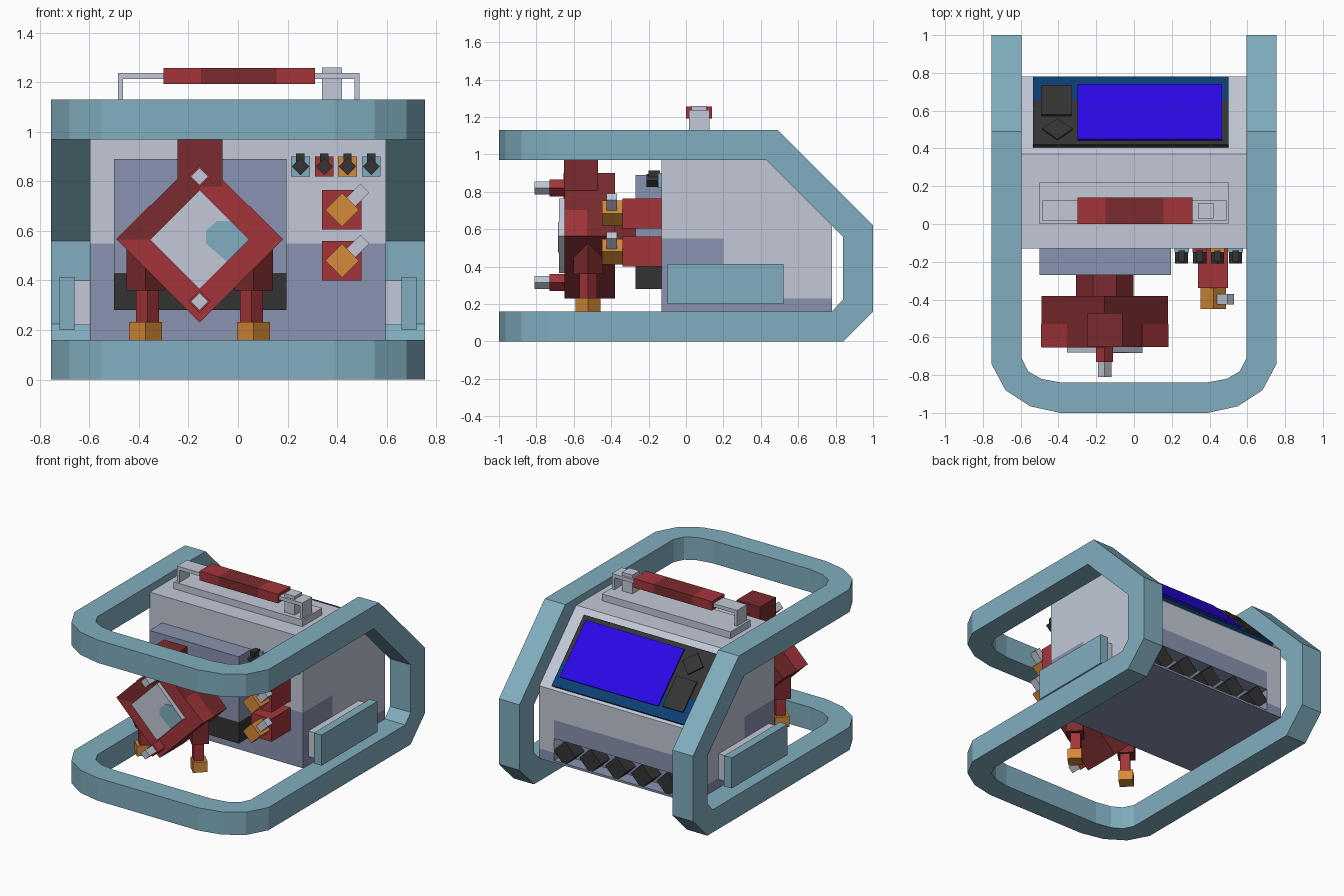
import bpy, bmesh, math
from mathutils import Vector

if "Cube" in bpy.data.objects:
    bpy.data.objects.remove(bpy.data.objects["Cube"])


def colour(name, r, g, b):
    m = bpy.data.materials.new(name)
    lin = [((c / 255 + 0.055) / 1.055) ** 2.4 if c > 10 else c / 255 / 12.92 for c in (r, g, b)]
    m.diffuse_color = (*lin, 1)
    m.use_nodes = True
    m.node_tree.nodes["Principled BSDF"].inputs["Base Color"].default_value = m.diffuse_color
    return m


TEAL = colour("teal", 129, 174, 191)
GREY = colour("light_grey", 194, 201, 215)
SLATE = colour("slate_blue", 137, 147, 175)
RED = colour("red", 163, 53, 59)
DARK_RED = colour("dark_red", 123, 43, 46)
ORANGE = colour("orange", 214, 138, 57)
BLACK = colour("charcoal", 52, 52, 52)
BLUE = colour("screen_blue", 42, 8, 232)
NAVY = colour("navy", 11, 62, 115)


def finish(name, bm, *mats):
    bmesh.ops.recalc_face_normals(bm, faces=bm.faces)
    me = bpy.data.meshes.new(name)
    bm.to_mesh(me)
    bm.free()
    ob = bpy.data.objects.new(name, me)
    bpy.context.collection.objects.link(ob)
    for m in mats:
        me.materials.append(m)
    return ob


def loft(bm, rings, caps=True):
    vs = [[bm.verts.new(p) for p in r] for r in rings]
    n = len(vs[0])
    for a, b in zip(vs, vs[1:]):
        for i in range(n):
            j = (i + 1) % n
            bm.faces.new((a[i], a[j], b[j], b[i]))
    if caps:
        bm.faces.new(vs[0])
        bm.faces.new(vs[-1])


def prism(name, pts, y0, y1, mat):
    """Outline in x, z pushed from y0 to y1."""
    bm = bmesh.new()
    loft(bm, [[(x, y, z) for x, z in pts] for y in (y0, y1)])
    return finish(name, bm, mat)


def box(name, x0, x1, y0, y1, z0, z1, mat):
    return prism(name, [(x0, z0), (x1, z0), (x1, z1), (x0, z1)], y0, y1, mat)


def diamond(name, x, z, r, y0, y1, mat):
    return prism(name, [(x - r, z), (x, z - r), (x + r, z), (x, z + r)], y0, y1, mat)


def diamond_post(name, x, y, r, z0, z1, mat):
    """Upright square post turned by 45 degrees."""
    bm = bmesh.new()
    loft(bm, [[(x - r, y, z), (x, y - r, z), (x + r, y, z), (x, y + r, z)] for z in (z0, z1)])
    return finish(name, bm, mat)


# Roll cage: one closed square tube, right half mirrored to the left
bend = [((.39, -1), (.38, -.84)), ((.55, -.965), (.49, -.82)),
        ((.68, -.88), (.56, -.78)), ((.755, -.74), (.595, -.71))]


def bend_ring(o, i, zo, zi):
    return [(*o, zo), (*i, zo), (*i, zi), (*o, zi)]


half = [bend_ring(o, i, 0, .16) for o, i in bend]
for (yo, zo), (yi, zi) in [((.84, 0), (.78, .16)), ((1, .16), (.84, .225)),
                           ((1, .62), (.84, .56)), ((.49, 1.13), (.43, .97))]:
    half.append([(.755, yo, zo), (.595, yo, zo), (.595, yi, zi), (.755, yi, zi)])
half += [bend_ring(o, i, 1.13, .97) for o, i in reversed(bend)]
left = [[(-x, y, z) for x, y, z in r] for r in half]
bm = bmesh.new()
loft(bm, half + left[::-1] + half[:1], caps=False)
bmesh.ops.remove_doubles(bm, verts=bm.verts, dist=.0005)
finish("roll_cage", bm, TEAL)

# Main body with sloped rear, painted by height and direction
bm = bmesh.new()
side = [(-.13, .16), (.78, .16), (.78, .67), (.37, 1.08), (-.13, 1.08)]
loft(bm, [[(x, y, z) for y, z in side] for x in (-.597, .597)])
cuts = [((0, 0, z), (0, 0, 1)) for z in (.175, .23, .33, .46, .55)]
cuts += [((x, 0, 0), (1, 0, 0)) for x in (-.48, .48)] + [((0, .2, 0), (0, 1, 0))]
for co, no in cuts:
    bmesh.ops.bisect_plane(bm, geom=bm.verts[:] + bm.edges[:] + bm.faces[:],
                           plane_co=co, plane_no=no)
bmesh.ops.recalc_face_normals(bm, faces=bm.faces)
pocket = []
for f in bm.faces:
    c = f.calc_center_median()
    rear = f.normal.y > .9
    if rear:
        f.material_index = int(c.z < .23 or (c.z < .46 and abs(c.x) < .48))
    else:
        f.material_index = int(c.z < .23 or (c.z < .55 and c.y < .2))
    if rear and abs(c.x) < .48 and .175 < c.z < .33:
        pocket.append(f)
# rear pocket pushed inwards
ext = bmesh.ops.extrude_face_region(bm, geom=pocket)
bmesh.ops.translate(bm, vec=(0, -.1, 0),
                    verts=[g for g in ext["geom"] if isinstance(g, bmesh.types.BMVert)])
bmesh.ops.delete(bm, geom=[f for f in pocket if f.is_valid], context='FACES')
finish("body", bm, GREY, SLATE)
for i in range(5):
    diamond("rear_stud", -.4 + .2 * i, .245, .085, .66, .779, BLACK)

# Rear console on the 45 degree slope
N = Vector((0, 1, 1)).normalized()


def slope_part(name, pts, h0, h1, mat):
    """Outline in plan (x, y of the raised face), standing h0..h1 off the slope."""
    bm = bmesh.new()
    rings = []
    for h in (h0, h1):
        rings.append([Vector((x, y - .707 * h1, 1.45 - y + .707 * h1)) + N * h for x, y in pts])
    loft(bm, rings)
    return finish(name, bm, mat)


def slope_box(name, x0, x1, y0, y1, h0, h1, mat):
    return slope_part(name, [(x0, y0), (x1, y0), (x1, y1), (x0, y1)], h0, h1, mat)


slope_box("console_upper", -.535, .5, .42, .655, 0, .02, BLACK)
slope_box("console_lower", -.535, .5, .655, .78, 0, .02, NAVY)
slope_box("display", -.3, .465, .45, .74, .015, .03, BLUE)
slope_box("console_button", -.49, -.33, .58, .735, .015, .03, BLACK)
slope_part("console_diamond_button", [(-.485, .505), (-.405, .45), (-.325, .505), (-.405, .56)],
           .015, .03, BLACK)

# Carry handle on top
box("handle_base", -.5, .5, 0, .22, 1.07, 1.128, GREY)
for x in (-.485, .47):
    box("handle_post", x, x + .02, .015, .125, 1.12, 1.238, GREY)
box("handle_strap", -.485, .49, .015, .125, 1.213, 1.238, GREY)
box("handle_latch", .34, .42, .03, .11, 1.12, 1.26, GREY)
for x0, x1, m in ((-.3, -.15, RED), (-.15, .155, DARK_RED), (.155, .31, RED)):
    box("handle_grip", x0, x1, 0, .14, 1.193, 1.257, m)

# Side plates and their mounts
for s in (-1, 1):
    a, b = sorted((s * .59, s * .665))
    box("side_plate_mount", a, b, -.07, .49, .22, .4, GREY)
    a, b = sorted((s * .66, s * .72))
    box("side_plate", a, b, -.1, .52, .2, .415, TEAL)

# Raised front panel
box("front_panel", -.5, .195, -.27, -.12, .43, .89, SLATE)
box("front_panel_base", -.5, .195, -.27, -.12, .28, .43, BLACK)

# Diamond head unit
CX, CZ = -.155, .565
ring = [(CX + .165 * math.cos(math.radians(22.5 + 45 * i)),
         CZ + .165 * math.sin(math.radians(22.5 + 45 * i))) for i in range(8)]
prism("head_coupling", ring, -.4, -.26, DARK_RED)
head = diamond("head", CX, CZ, .335, -.65, -.38, DARK_RED)
head.data.materials.append(RED)
for f in head.data.polygons:
    f.material_index = int(f.normal.y < -.9)
prism("head_dark_band", [(CX - .335, CZ), (CX - .2, CZ), (CX, CZ + .2), (CX, CZ + .335)],
      -.654, -.645, DARK_RED)
# lighter painted corners on the upper flanks
for s in (-1, 1):
    prism("head_corner_patch", [(CX + s * .338, CZ), (CX + s * .2, CZ + .138),
                                (CX + s * .195, CZ + .133), (CX + s * .325, CZ)],
          -.65, -.53, RED)
box("head_neck", -.245, -.062, -.652, -.47, .78, .97, DARK_RED)
diamond("head_screen", CX, CZ, .2, -.68, -.64, GREY)
prism("screen_tint", [(.045, .565), (-.03, .64), (-.085, .64), (-.13, .6), (-.13, .55),
                      (-.045, .476)], -.684, -.678, TEAL)
for z in (.82, .315):
    diamond("head_pin_base", CX, z, .045, -.73, -.64, RED)
    diamond("head_pin", CX, z, .035, -.81, -.72, GREY)

# Legs under the head, square posts turned by 45 degrees
for s in (-1, 1):
    x = CX + s * .218
    diamond_post("leg_block", x, -.523, .078, .36, .56, DARK_RED)
    diamond_post("leg", x - s * .008, -.523, .046, .22, .37, RED)
    diamond_post("foot", x, -.523, .067, .16, .232, ORANGE)

# Two lever controls
for z in (.685, .48):
    box("lever_base", .34, .498, -.34, -.12, z - .08, z + .08, RED)
    diamond("lever_hub", .42, z, .068, -.45, -.33, ORANGE)
    prism("lever", [(.43, z + .04), (.465, z + .005), (.53, z + .07), (.495, z + .105)],
          -.425, -.37, GREY)

# Row of small switches
for x, m in ((.252, TEAL), (.348, RED), (.442, ORANGE), (.538, TEAL)):
    box("switch_plate", x - .038, x + .038, -.15, -.12, .82, .9, m)
    diamond("switch_knob", x, .86, .035, -.21, -.14, BLACK)
    box("switch_stem", x - .017, x + .017, -.2, -.14, .865, .913, BLACK)
